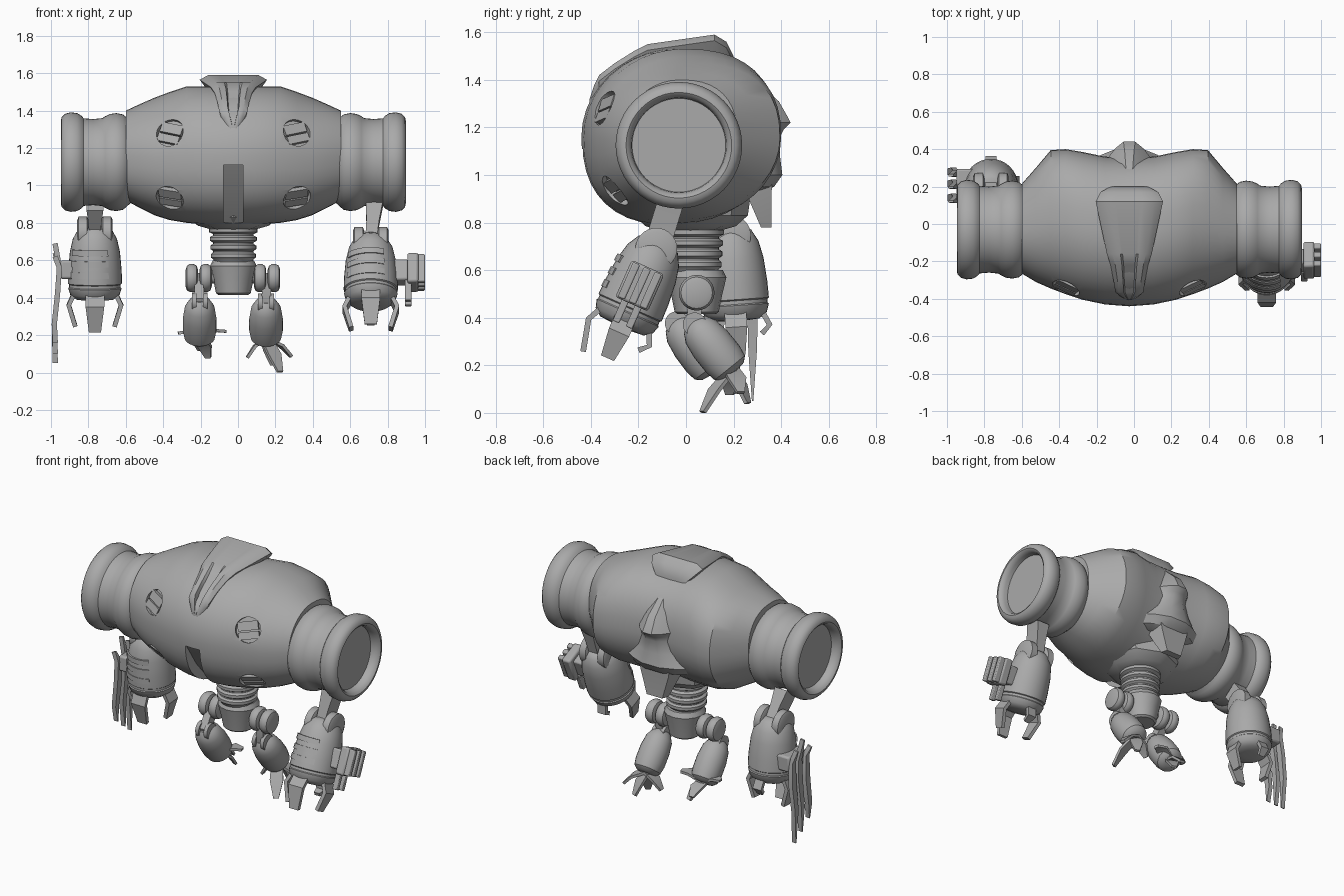
import bpy, bmesh, math
from math import radians, sin, cos, pi, sqrt
from mathutils import Vector, Matrix

if "Cube" in bpy.data.objects:
    bpy.data.objects.remove(bpy.data.objects["Cube"])

CX = -0.025          # symmetry plane of the torso
made = []
grey = bpy.data.materials.new("plain grey")
grey.use_nodes = True
COLOUR = (0.4, 0.4, 0.4, 1)
grey.diffuse_color = COLOUR
grey.node_tree.nodes["Principled BSDF"].inputs["Base Color"].default_value = COLOUR


def loft(name, rings, m=Matrix()):
    """Skin a list of equal-length closed rings and cap both ends."""
    bm = bmesh.new()
    rows = [[bm.verts.new(m @ Vector(p)) for p in ring] for ring in rings]
    n = len(rows[0])
    for a, b in zip(rows, rows[1:]):
        for i in range(n):
            bm.faces.new((a[i], a[(i + 1) % n], b[(i + 1) % n], b[i]))
    bm.faces.new(rows[0][::-1])
    bm.faces.new(rows[-1])
    bmesh.ops.recalc_face_normals(bm, faces=bm.faces)
    mesh = bpy.data.meshes.new(name)
    bm.to_mesh(mesh)
    bm.free()
    mesh.materials.append(grey)
    obj = bpy.data.objects.new(name, mesh)
    bpy.context.scene.collection.objects.link(obj)
    made.append(obj)
    return obj


def lathe(name, profile, m=Matrix(), n=32):
    """Profile of (height, radius) spun about local z."""
    return loft(name, [[(r * cos(2 * pi * i / n), r * sin(2 * pi * i / n), h) for i in range(n)]
                       for h, r in profile], m)


def blade(name, pts, widths, thick, side, m=Matrix()):
    """Flat tapering bar along a path, widened along the side vector."""
    pts, side, rings = [Vector(p) for p in pts], Vector(side).normalized(), []
    for i, (p, w) in enumerate(zip(pts, widths)):
        t = pts[min(i + 1, len(pts) - 1)] - pts[max(i - 1, 0)]
        nrm = t.cross(side).normalized() * thick
        s = side * w
        rings.append([p - s - nrm, p + s - nrm, p + s + nrm, p - s + nrm])
    return loft(name, rings, m)


def box(name, centre, size, m=Matrix(), bevel=0.0):
    x, y, z = (s / 2 for s in size)
    ring = [(-x, -y), (x, -y), (x, y), (-x, y)]
    obj = loft(name, [[(a, b, h) for a, b in ring] for h in (-z, z)], m @ Matrix.Translation(centre))
    if bevel:
        mod = obj.modifiers.new("soft edges", 'BEVEL')
        mod.width, mod.segments = bevel, 2
    return obj


def at(p, angle=0, axis='X'):
    return Matrix.Translation(p) @ Matrix.Rotation(radians(angle), 4, axis)


# Torso: rounded sections along x (offset, y min, y max, z min, z max)
SECTIONS = [(0, -.44, .355, .785, 1.53), (.13, -.43, .36, .79, 1.53), (.25, -.405, .385, .80, 1.53),
            (.34, -.375, .40, .815, 1.50), (.42, -.345, .395, .84, 1.47), (.5, -.31, .30, .88, 1.435),
            (.575, -.265, .215, .92, 1.40)]


def torso_ring(x, s, n=40):
    """Ellipse made squarer at the upper back and the lower front."""
    _, y0, y1, z0, z1 = s
    ring = []
    for i in range(n):
        c, d = cos(2 * pi * i / n), sin(2 * pi * i / n)
        e = 2 / (2.45 if c * d > 0 and c > 0 or c < 0 and d < 0 else 2)
        ring.append((x, (y0 + y1) / 2 + (y1 - y0) / 2 * math.copysign(abs(c) ** e, c),
                     (z0 + z1) / 2 + (z1 - z0) / 2 * math.copysign(abs(d) ** e, d)))
    return ring


torso = loft("torso", [torso_ring(CX - s[0], s) for s in SECTIONS[:0:-1]] +
             [torso_ring(CX + s[0], s) for s in SECTIONS])

# Cutters: mouth notch and four eye sockets, each socket with two slats
notch = [(-.6, 1.11), (-.425, 1.11), (-.32, .95), (-.15, .76), (-.6, .76)]
cutters = [loft("mouth_cutter", [[(CX + x, y, z) for y, z in notch] for x in (-.052, .052)])]
_, y0, y1, z0, z1 = SECTIONS[3]
zc, yc, hz, hy = (z0 + z1) / 2, (y0 + y1) / 2, (z1 - z0) / 2, (y1 - y0) / 2
for sx in (-1, 1):
    for z, bulge in ((1.285, 0), (.93, .025)):
        y = yc - hy * sqrt(1 - ((z - zc) / hz) ** 2) - bulge
        out = Vector((sx * .35, (y - yc) / hy ** 2 / 2.6, (z - zc) / hz ** 2 / 2.6)).normalized()
        frame = Matrix.Translation((CX + sx * .34, y, z)) @ out.to_track_quat('Z', 'Y').to_matrix().to_4x4()
        cutters.append(lathe("eye_cutter", [(-.03, .077), (.12, .077)], frame, 24))
        for k, h in ((-.034, .045), (.024, .055)):
            box("eye_slat", (0, k, -.018), (.125, h, .025), frame @ Matrix.Rotation(sx * .2, 4, 'Z'))
for c in cutters:
    mod = torso.modifiers.new("cut", 'BOOLEAN')
    mod.operation, mod.object, mod.solver = 'DIFFERENCE', c, 'EXACT'
bpy.context.view_layer.update()
cut_mesh = bpy.data.meshes.new_from_object(torso.evaluated_get(bpy.context.evaluated_depsgraph_get()))
torso.modifiers.clear()
torso.data = cut_mesh
for c in cutters:
    made.remove(c)
    bpy.data.objects.remove(c)

# Crest: flared plate with a sunken front channel (y, half width, top, bottom, channel depth)
crest = [(.20, .10, 1.50, 1.44, 0), (.17, .155, 1.56, 1.44, 0), (.12, .18, 1.59, 1.46, 0),
         (-.16, .12, 1.55, 1.40, 0), (-.22, .10, 1.52, 1.37, .02), (-.30, .085, 1.47, 1.32, .035),
         (-.365, .075, 1.42, 1.28, .04), (-.385, .05, 1.38, 1.27, .02), (-.405, .018, 1.32, 1.28, 0)]
loft("crest", [[(CX + f * w, y, h) for f, h in
                ((-.55, b), (-1, t - .025), (-.75, t), (-.4, t), (-.3, t - d),
                 (.3, t - d), (.4, t), (.75, t), (1, t - .025), (.55, b))] for y, w, t, b, d in crest])

# Back ridge flaring into a skirt, with a hanging tail plate (z, y, half width)
ridge = [(1.40, .29, .07), (1.31, .39, .10), (1.24, .43, .12), (1.22, .44, .125), (1.19, .41, .14),
         (1.16, .395, .15), (1.08, .395, .19), (1.0, .405, .25), (.95, .37, .25), (.93, .32, .22)]
loft("back_ridge", [[(CX + f * w, y - d, z) for f, d in
                     ((-1, .10), (-.6, .035), (-.25, 0), (.25, 0), (.6, .035), (1, .10), (.8, .2), (-.8, .2))]
                    for z, y, w in ridge])
tail = [(1.0, .2, .365, .14), (.93, .25, .36, .125), (.78, .315, .36, .07)]
loft("tail_plate", [[(CX - w, a, z), (CX + w, a, z), (CX + w * .8, b, z), (CX - w * .8, b, z)]
                    for z, a, b, w in tail])

# Belly collar, ribbed waist and pelvis
lathe("belly_collar", [(.765, .12), (.785, .19), (.83, .24), (.90, .25)], at((CX, .02, 0)), 8)
ribs = [(.59, .10)]
for k in range(4):
    z = .605 + k * .045
    ribs += [(z, .108), (z + .01, .120 + .003 * k), (z + .028, .120 + .003 * k), (z + .038, .108)]
lathe("waist", ribs + [(.80, .105)], at((CX, .03, 0)))
lathe("pelvis", [(.415, .08), (.425, .093), (.50, .108), (.57, .125), (.60, .11)], at((CX, .045, 0)), 16)

# Shoulders: inner roll, neck and outer roll with a recessed end
roll = [(.55, .22), (.572, .24), (.59, .255), (.625, .262), (.66, .257), (.685, .245), (.70, .235), (.75, .23),
        (.80, .234), (.812, .248), (.835, .262), (.87, .266), (.90, .258), (.918, .24), (.922, .222),
        (.912, .208), (.89, .20), (.865, .197)]
for side, sx in (("left", 1), ("right", -1)):
    lathe(side + "_shoulder", roll, at((CX, -.03, 1.125), 90 * sx, 'Y'), 48)

# Arms: strut, ears, barrel forearm, straps and clawed fingers
barrel = [(.04, .06), (.02, .09), (-.03, .118), (-.10, .134), (-.20, .143), (-.27, .145),
          (-.275, .138), (-.29, .138), (-.295, .143), (-.33, .132), (-.355, .10), (-.36, .04)]
arms = (("left", (.71, -.125, .69), -24, (.73, -.06, .90)), ("right", (-.765, .185, .745), 4, (-.765, .07, .90)))
fingers = ((0, .046, .5), (90, .03, .42), (180, .046, .5), (270, .05, .52))
for side, elbow, tilt, top in arms:
    m = at(elbow, tilt)
    blade(side + "_arm_strut", [top, Vector(top).lerp(Vector(elbow), .5), elbow], (.045, .034, .03), .055, (1, 0, 0))
    lathe(side + "_forearm", barrel, m)
    for e in (-.065, .065):
        lathe(side + "_elbow_ear", [(-.03, .07), (-.022, .088), (.022, .088), (.03, .07)],
              m @ Matrix.Translation((e, 0, 0)) @ Matrix.Rotation(pi / 2, 4, 'Y'), 24)
    for h in (-.10, -.16, -.22):
        loft(side + "_strap", [[((r - h * .05) * cos(a), (r - h * .05) * sin(a), h + d) for r, d in
                                ((.11, -.016), (.138, -.016), (.136, .016), (.11, .016))]
                               for a in map(radians, range(-150, -59, 15))], m)
    for k, w, reach in fingers:
        blade(side + "_finger", [(.10, 0, -.30), (.14, 0, -.385), (.105, 0, -reach)], (w, w, w * .65), .012,
              (0, 1, 0), m @ Matrix.Rotation(radians(k), 4, 'Z'))

# Left arm: boxy gun with cooling fins and twin barrels
g = at(arms[0][1], arms[0][2])
box("gun_mount", (.16, 0, -.17), (.08, .09, .12), g, .01)
box("gun_body", (.225, 0, -.17), (.06, .15, .17), g, .012)
for y in (-.05, 0, .05):
    box("gun_fin", (.262, y, -.17), (.055, .032, .16), g, .006)
for y in (-.03, .03):
    box("gun_barrel", (.20, y, -.29), (.035, .03, .12), g, .005)

# Right arm: three long curved blades
box("blade_mount", (-.90, .21, .55), (.10, .17, .10), bevel=.012)
for y, tip, up in ((.14, .16, .62), (.215, .10, .69), (.28, .05, .64)):
    blade("claw_blade", [(-.978, y - .02, up), (-.955, y - .01, .56), (-.965, y, .42), (-.982, y, .26), (-.977, y, tip)],
          (.006, .018, .022, .018, .003), .014, (0, 1, 0))

# Legs: hip discs, links, barrel shins and pointed toes
shin = [(.01, .03), (-.01, .058), (-.05, .08), (-.12, .09), (-.20, .09), (-.245, .082), (-.265, .06), (-.27, .03)]
legs = (("left", .155, (.15, .03, .38), 39, 1,
         ((.225, .07, .003), (.05, .18, .08), (.285, .23, .085), (.19, .26, .04))),
        ("right", -.21, (-.205, -.045, .385), 37, -1,
         ((-.32, .10, .21), (-.16, .2, .08), (-.065, .14, .22), (-.2, .23, .12))))
for side, hx, knee, tilt, sx, tips in legs:
    for e in (-.037, .037):
        lathe(side + "_hip_disc", [(-.033, .045), (-.026, .066), (-.01, .075), (.01, .075), (.026, .066), (.033, .045)],
              at((hx + e, .045, .505), 90, 'Y'), 24)
    lathe(side + "_hip_axle", [(-.09, .028), (.06, .028)], at((hx, .045, .505), 90 * sx, 'Y'), 16)
    blade(side + "_leg_link", [(hx, .045, .50), knee, Vector(knee) + Vector((0, .03, -.06))], (.022, .026, .02), .03, (1, 0, 0))
    m = at(knee, tilt)
    lathe(side + "_shin", shin, m, 24)
    for e in (-.03, .03):
        lathe(side + "_knee_ear", [(-.012, .05), (.012, .05)],
              m @ Matrix.Translation((e, 0, -.01)) @ Matrix.Rotation(pi / 2, 4, 'Y'), 20)
    foot = m @ Vector((0, 0, -.255))
    for t in tips:
        tip = Vector(t)
        d = tip - foot
        bend = foot.lerp(tip, .6) + Vector((0, 0, .02))
        blade(side + "_toe", [foot, bend, tip], (.034, .04, .016), .008, (d.y, -d.x, 0))

# Smooth shading with sharp edges kept
bpy.ops.object.select_all(action='DESELECT')
for o in made:
    o.select_set(True)
bpy.context.view_layer.objects.active = torso
bpy.ops.object.shade_smooth_by_angle(angle=radians(35))
